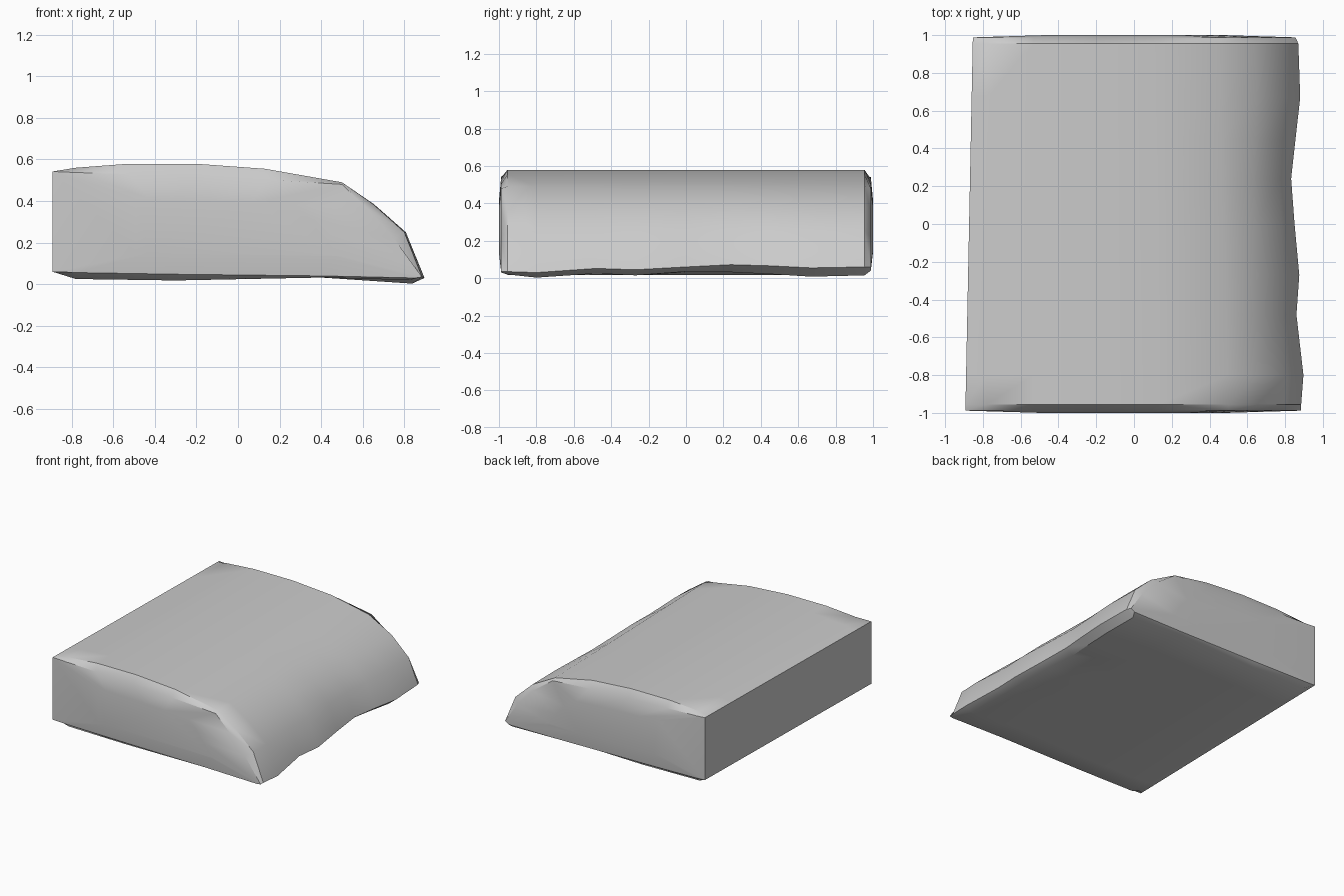
import bpy, bmesh

if "Cube" in bpy.data.objects:
    bpy.data.objects.remove(bpy.data.objects["Cube"])

# Cross-sections along y: (y, nose x, nose z, underside z, is end section)
sections = [
    (-0.988, 0.885, 0.035, 0.03, True),
    (-0.955, 0.885, 0.035, 0.02, False),
    (-0.80, 0.897, 0.030, 0.003, False),
    (-0.48, 0.860, 0.052, 0.025, False),
    (-0.27, 0.875, 0.045, 0.015, False),
    (0.00, 0.850, 0.060, 0.035, False),
    (0.24, 0.832, 0.072, 0.032, False),
    (0.45, 0.855, 0.066, 0.022, False),
    (0.67, 0.880, 0.055, 0.008, False),
    (0.955, 0.870, 0.060, 0.015, False),
    (0.988, 0.855, 0.060, 0.04, True),
]


def profile(y, nose, nz, bz, end):
    back = -0.873 + 0.020 * y
    crease = 0.475 - 0.026 * y
    dip = nose - 0.885
    if end:
        top = [(-0.78, 0.537), (-0.53, 0.53), (-0.2, 0.518), (0.13, 0.503),
               (crease, 0.48), (0.62, 0.365 + dip * 0.3), (0.75, 0.22)]
        under = [(nose - 0.03, bz), (0.4, 0.04), (-0.3, 0.048), (-0.78, 0.056)]
    else:
        top = [(-0.78, 0.56), (-0.53, 0.579), (-0.2, 0.579), (0.13, 0.555),
               (crease, 0.49), (0.65 + dip * 0.3, 0.385), (0.80 + dip * 0.6, 0.25)]
        under = [(nose - 0.06, bz), (0.4, 0.032), (-0.3, 0.018), (-0.78, 0.025)]
    pts = [(back, 0.06), (back, 0.542)] + top + [(nose, nz)] + under
    return [(x, y, z) for x, z in pts]


bm = bmesh.new()
rings = [[bm.verts.new(p) for p in profile(*s)] for s in sections]


# Slightly bulged end faces
def end_ring(ring, y):
    return [bm.verts.new((v.co.x * 0.55, y, 0.26 + (v.co.z - 0.26) * 0.55)) for v in ring]


rings.insert(0, end_ring(rings[0], -1.0))
rings.append(end_ring(rings[-1], 1.0))

# Skin between sections, then close the ends
for a, b in zip(rings, rings[1:]):
    n = len(a)
    for i in range(n):
        j = (i + 1) % n
        bm.faces.new((a[i], a[j], b[j], b[i]))
bm.faces.new(rings[0])
bm.faces.new(rings[-1])
bmesh.ops.recalc_face_normals(bm, faces=bm.faces)

mesh = bpy.data.meshes.new("slab")
bm.to_mesh(mesh)
bm.free()
slab = bpy.data.objects.new("sloped_stone_slab", mesh)
bpy.context.collection.objects.link(slab)
bpy.context.view_layer.objects.active = slab
slab.select_set(True)
bpy.ops.object.shade_smooth_by_angle(angle=0.6)
